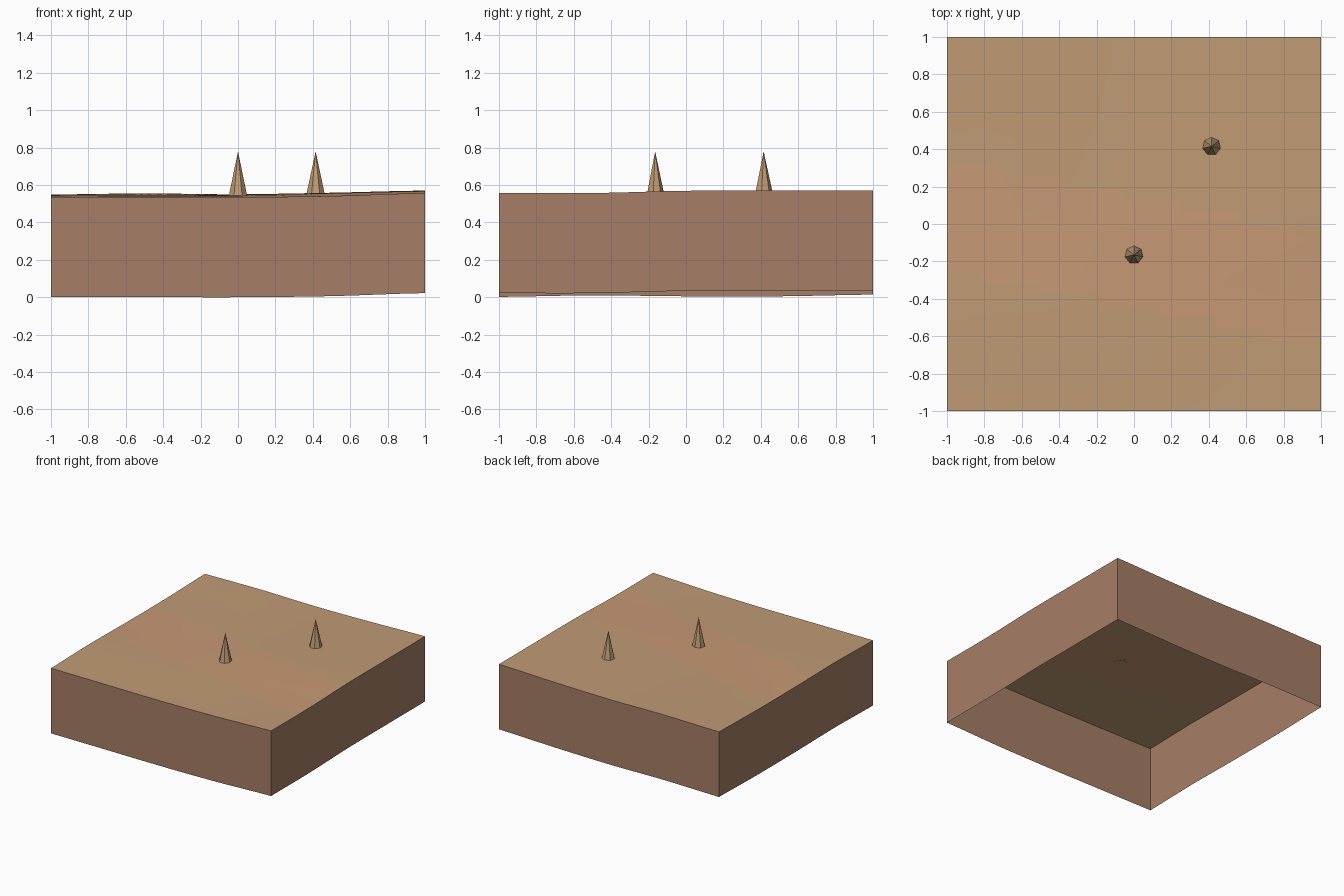
import bpy, bmesh, math

cube = bpy.data.objects.get("Cube")
if cube:
    bpy.data.objects.remove(cube, do_unlink=True)


def material(name, rgb):
    m = bpy.data.materials.new(name)
    m.use_nodes = True
    m.diffuse_color = (*rgb, 1)
    m.node_tree.nodes["Principled BSDF"].inputs["Base Color"].default_value = (*rgb, 1)
    return m


sand = material("sand", (0.53, 0.33, 0.18))
warm_sand = material("warm sand", (0.57, 0.32, 0.18))
earth = material("earth brown", (0.38, 0.21, 0.135))

N = 32          # ground cells per side
DEPTH = 0.535   # skirt height

# Ground heights: rows run front to back, columns from -x to +x
HEIGHTS = [
    (0.537, 0.536, 0.535, 0.541, 0.557),
    (0.545, 0.543, 0.543, 0.548, 0.557),
    (0.540, 0.543, 0.549, 0.558, 0.569),
    (0.540, 0.548, 0.550, 0.558, 0.570),
    (0.549, 0.555, 0.550, 0.557, 0.570),
]


def smooth_sample(vals, t):
    """Cubic interpolation through evenly spaced values, t from -1 to 1."""
    last = len(vals) - 1
    u = (t + 1) / 2 * last
    i = min(int(u), last - 1)
    f = u - i
    a, b, c, d = (vals[max(0, min(last, i + k))] for k in (-1, 0, 1, 2))
    return b + f / 2 * (c - a + f * (2*a - 5*b + 4*c - d + f * (3 * (b - c) + d - a)))


def height(x, y):
    return smooth_sample([smooth_sample(row, x) for row in HEIGHTS], y)


def finish(bm, name, mats):
    mesh = bpy.data.meshes.new(name)
    bm.to_mesh(mesh)
    bm.free()
    for m in mats:
        mesh.materials.append(m)
    obj = bpy.data.objects.new(name, mesh)
    bpy.context.collection.objects.link(obj)
    return obj


# Gently rolling ground, with a warm band across it
bm = bmesh.new()
bmesh.ops.create_grid(bm, x_segments=N, y_segments=N, size=1)
for v in bm.verts:
    v.co.z = height(v.co.x, v.co.y)
for f in bm.faces:
    f.smooth = True
    c = f.calc_center_median()
    f.material_index = int(abs(c.y + 0.15 + 0.2 * c.x) < 0.3)
finish(bm, "ground", [sand, warm_sand])

# Skirt around the ground, open underneath
bm = bmesh.new()
steps = [-1 + 2 * i / N for i in range(N)]
rim = ([(t, -1) for t in steps] + [(1, t) for t in steps]
       + [(-t, 1) for t in steps] + [(-1, -t) for t in steps])
rings = [(bm.verts.new((x, y, height(x, y) - DEPTH)),
          bm.verts.new((x, y, height(x, y)))) for x, y in rim]
for (a, b), (c, d) in zip(rings, rings[1:] + rings[:1]):
    bm.faces.new((a, c, d, b))
finish(bm, "skirt", [earth])

# Seven-sided spikes
for name, x, y in (("front_spike", 0, -0.165), ("back_spike", 0.415, 0.415)):
    bm = bmesh.new()
    base = height(x, y) - 0.005
    bmesh.ops.create_cone(bm, cap_ends=True, segments=7, radius1=0.05,
                          radius2=0, depth=0.78 - base)
    obj = finish(bm, name, [sand])
    obj.location = (x, y, (0.78 + base) / 2)
